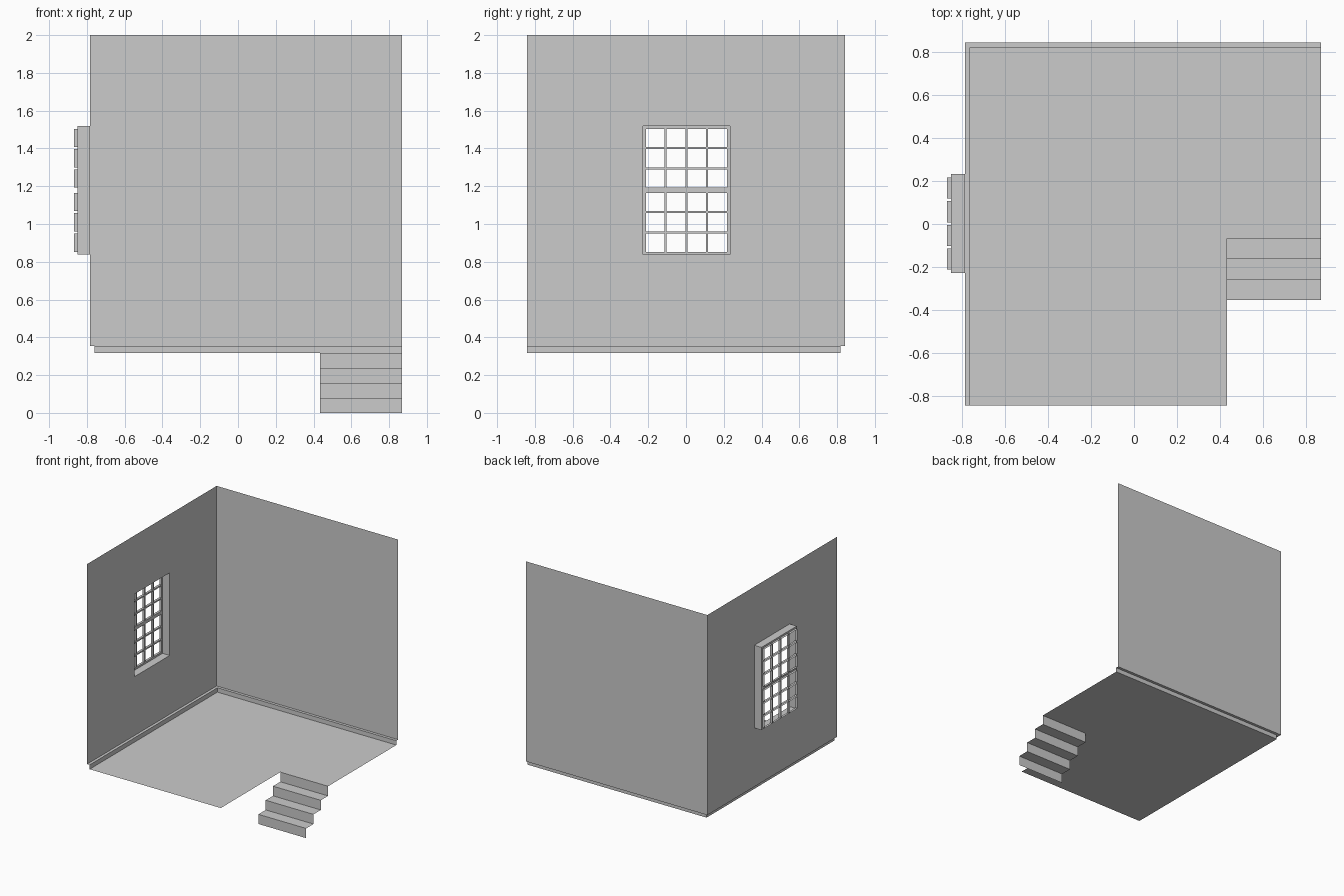
import bpy
from mathutils import Vector

if "Cube" in bpy.data.objects:
    bpy.data.objects.remove(bpy.data.objects["Cube"])

L, R, Y = -0.784, 0.868, 0.842          # left wall, right edge, half depth
FLOOR, LEDGE, TOP, INSET = 0.318, 0.354, 2.0, 0.023
STAIR_X, STAIR_Y, RISE, RUN = 0.433, -0.068, 0.0795, 0.095
WY0, WY1, WZ0, WZ1 = -0.228, 0.232, 0.838, 1.518   # window opening
SASH_X, PANE_X = -0.849, -0.868         # sash plane, outer pane edge


def make(name, verts, faces, target):
    """Open sheet whose faces all look toward the target point."""
    me = bpy.data.meshes.new(name)
    me.from_pydata(verts, [], faces)
    for p in me.polygons:
        if p.normal.dot(Vector(target) - p.center) < 0:
            p.flip()
    me.update()
    ob = bpy.data.objects.new(name, me)
    bpy.context.collection.objects.link(ob)
    return ob


def strip(name, rows, target, closed=False):
    """Quads between consecutive equal-length rows of points."""
    n = len(rows[0])
    faces = [(r * n + i, r * n + (i + 1) % n, (r + 1) * n + (i + 1) % n, (r + 1) * n + i)
             for r in range(len(rows) - 1) for i in range(n if closed else n - 1)]
    return make(name, [p for row in rows for p in row], faces, target)


def panel(name, x, ys, zs, is_hole):
    """Sheet in the YZ plane, leaving out the cells that are holes."""
    n = len(zs)
    verts = [(x, y, z) for y in ys for z in zs]
    faces = [(i * n + j, (i + 1) * n + j, (i + 1) * n + j + 1, i * n + j + 1)
             for i in range(len(ys) - 1) for j in range(n - 1) if not is_hole(i, j)]
    return make(name, verts, faces, room)


def rect(x, y0, y1, z0, z1):
    return [(x, y0, z0), (x, y1, z0), (x, y1, z1), (x, y0, z1)]


room = (0, 0, 1.2)

# Walls
panel("left_wall", L, [-Y, WY0, WY1, Y], [LEDGE, WZ0, WZ1, TOP],
      lambda i, j: i == 1 and j == 1)
strip("back_wall", [[(L, Y, z), (R, Y, z)] for z in (LEDGE, TOP)], room)

# Stepped skirting along both walls
strip("skirting", [[(L + d, -Y, z), (L + d, Y - d, z), (R, Y - d, z)]
                   for d, z in ((0, LEDGE), (INSET, LEDGE), (INSET, FLOOR))],
      (0, 0, 1.2))

# L-shaped floor with a stairwell notch
outline = [(L + INSET, -Y), (STAIR_X, -Y), (STAIR_X, STAIR_Y), (R, STAIR_Y),
           (R, Y - INSET), (L + INSET, Y - INSET)]
make("floor", [(x, y, FLOOR) for x, y in outline], [tuple(range(6))], room)

# Stairs: alternating risers and treads going down to the front
profile = []
for i in range(4):
    y = STAIR_Y - i * RUN
    profile += [(y, FLOOR - i * RISE), (y, FLOOR - (i + 1) * RISE if i < 3 else 0)]
strip("stairs", [[(x, y, z) for x in (STAIR_X, R)] for y, z in profile], (0.65, -20, 20))

# Window reveal
strip("window_reveal", [rect(x, WY0, WY1, WZ0, WZ1) for x in (L, SASH_X)],
      (-0.81, 0, 1.18), closed=True)

# Pane openings: four columns, two sashes of three rows
BAR = 0.011


def spans(a, b, n):
    w = (b - a - BAR * (n - 1)) / n
    return [(a + i * (w + BAR), a + i * (w + BAR) + w) for i in range(n)]


cols = spans(-0.212, 0.216, 4)
rows = spans(0.853, 1.165, 3) + spans(1.193, 1.504, 3)

# Sash face with muntins
panel("window_sash", SASH_X, [WY0] + [v for c in cols for v in c] + [WY1],
      [WZ0] + [v for r in rows for v in r] + [WZ1],
      lambda i, j: i % 2 == 1 and j % 2 == 1)

# Pane edges turned outward
for a, (y0, y1) in enumerate(cols):
    for b, (z0, z1) in enumerate(rows):
        strip(f"pane_edge_{a}_{b}", [rect(x, y0, y1, z0, z1) for x in (SASH_X, PANE_X)],
              (-0.86, (y0 + y1) / 2, (z0 + z1) / 2), closed=True)
